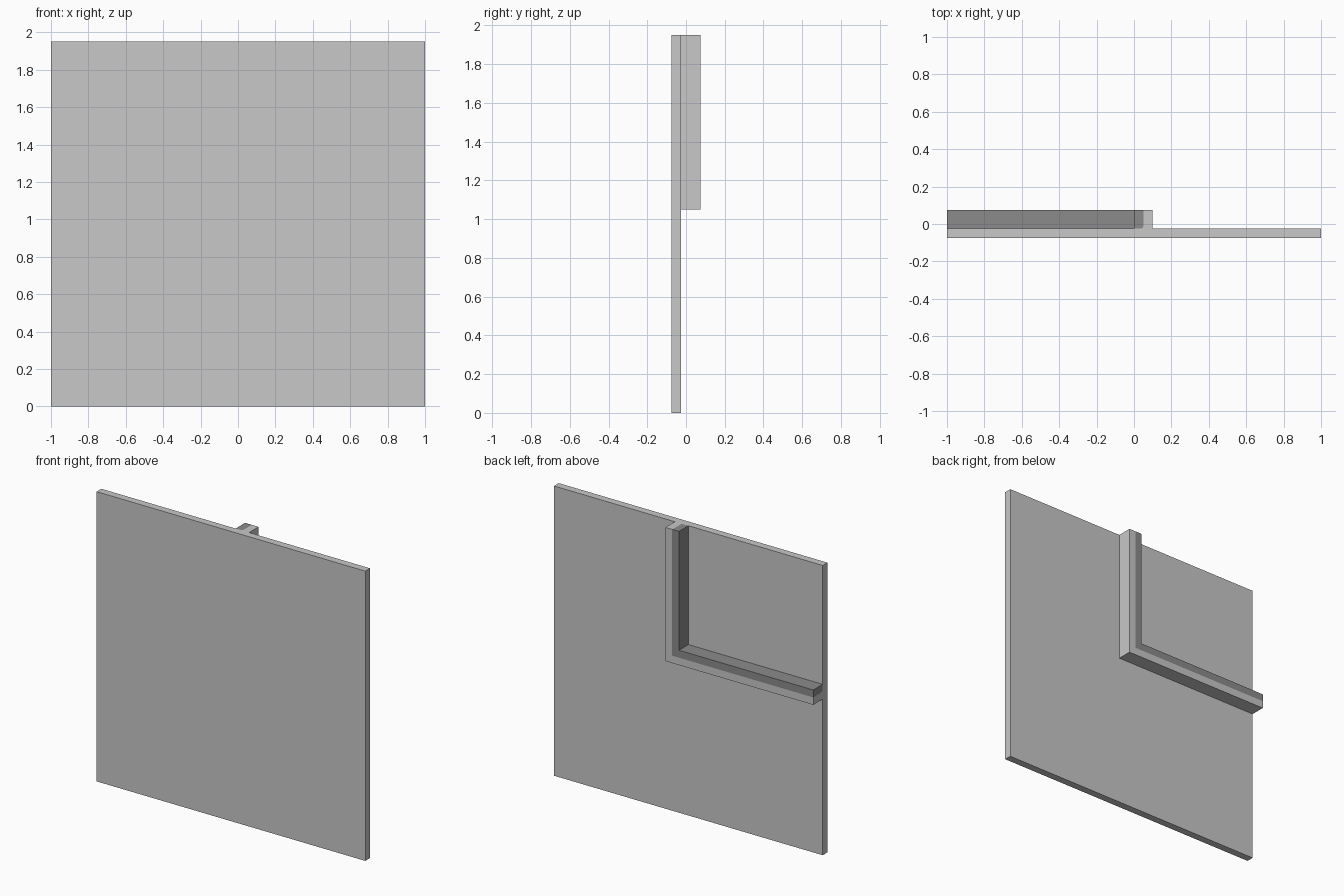
import bpy, bmesh, math

if "Cube" in bpy.data.objects:
    bpy.data.objects.remove(bpy.data.objects["Cube"])


def material(name, value):
    m = bpy.data.materials.new(name)
    m.diffuse_color = (value, value, value, 1)
    m.use_nodes = True
    m.node_tree.nodes["Principled BSDF"].inputs["Base Color"].default_value = m.diffuse_color
    return m


light = material("light grey", 0.58)
dark = material("dark grey", 0.26)


def finish(name, bm, mat):
    bmesh.ops.recalc_face_normals(bm, faces=bm.faces)
    me = bpy.data.meshes.new(name)
    bm.to_mesh(me)
    bm.free()
    me.materials.append(mat)
    ob = bpy.data.objects.new(name, me)
    bpy.context.collection.objects.link(ob)
    return ob


def corner_sweep(name, profile, mat):
    """Sweep (outward offset, y) profile down the post, round a mitre, out to the left edge."""
    bm = bmesh.new()
    rings = []
    for place in (lambda t: (t, TOP), lambda t: (t, SILL - t), lambda t: (-1, SILL - t)):
        ring = []
        for t, y in profile:
            x, z = place(t)
            ring.append(bm.verts.new((x, y, z)))
        rings.append(ring)
    n = len(profile)
    for a, b in zip(rings, rings[1:]):
        for i in range(n):
            j = (i + 1) % n
            bm.faces.new((a[i], a[j], b[j], b[i]))
    bm.faces.new(rings[0])
    bm.faces.new(rings[-1])
    return finish(name, bm, mat)


TOP, SILL = 1.95, 1.15
FRONT, FACE, BACK = -0.075, -0.025, 0.075

# Wall panel
bm = bmesh.new()
bmesh.ops.create_cube(bm, size=1)
for v in bm.verts:
    v.co = (v.co.x * 2, FRONT if v.co.y < 0 else FACE, TOP if v.co.z > 0 else 0)
finish("wall_panel", bm, light)

# Rounded joint between the outer frame and the inner lining
R = 0.015
joint = [(0.05 - R + R * math.sin(a), FACE + R - R * math.cos(a))
         for a in (math.radians(d) for d in (0, 30, 60, 90))]

# Outer frame and dark inner lining
corner_sweep("outer_frame", joint + [(0.05, BACK), (0.1, BACK), (0.1, FACE)], light)
corner_sweep("inner_lining", joint + [(0.05, BACK), (0, BACK), (0, FACE)], dark)
